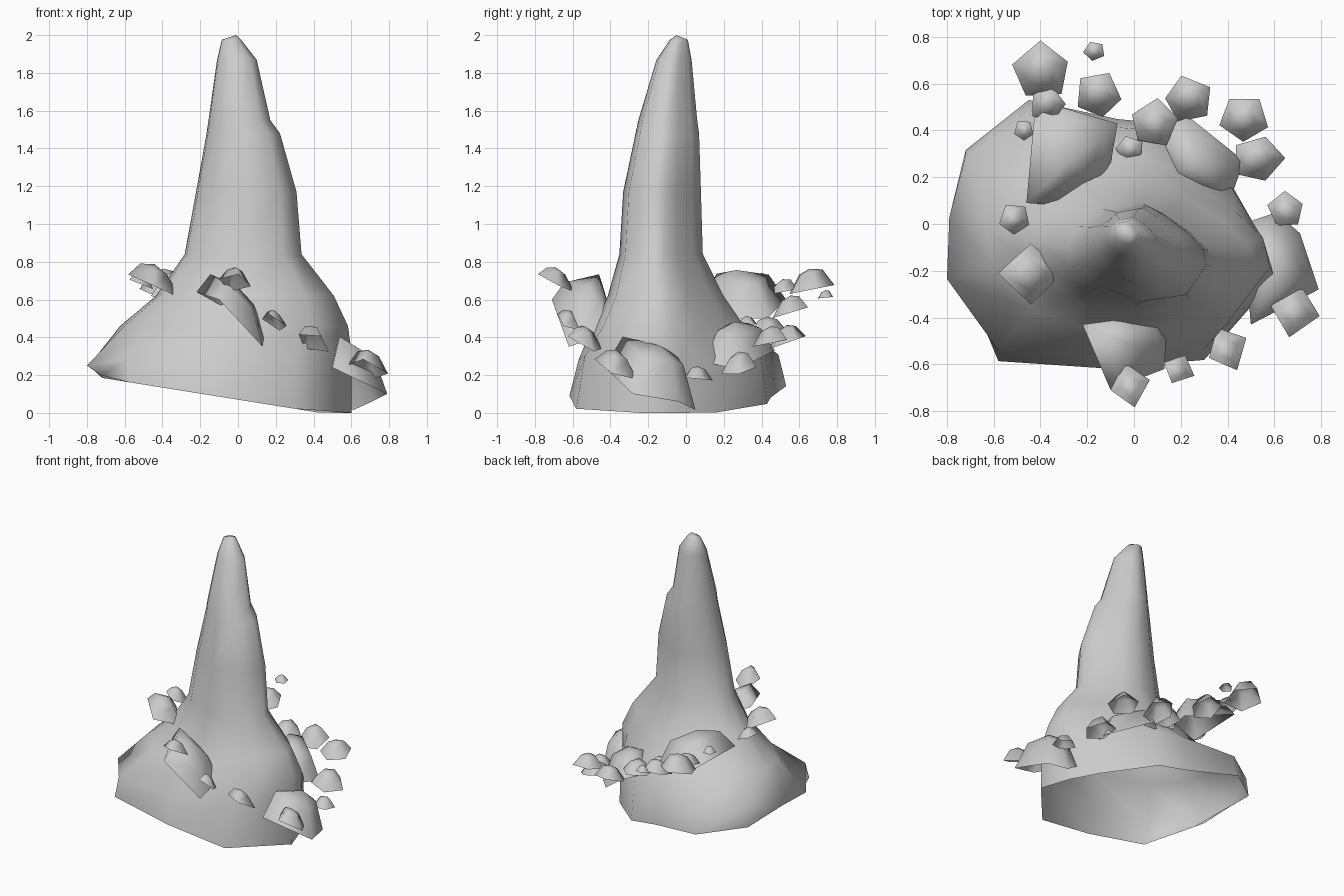
import bpy, bmesh, math, random
from mathutils import Vector

if "Cube" in bpy.data.objects:
    bpy.data.objects.remove(bpy.data.objects["Cube"])

random.seed(4)


def make(name, rings, apex=None):
    """Skin a stack of equal rings, open at the bottom, closed by an apex."""
    bm = bmesh.new()
    vs = [[bm.verts.new(p) for p in r] for r in rings]
    n = len(vs[0])
    for a, b in zip(vs, vs[1:]):
        for i in range(n):
            j = (i + 1) % n
            bm.faces.new((a[i], a[j], b[j], b[i]))
    t = bm.verts.new(apex)
    for i in range(n):
        bm.faces.new((vs[-1][i], vs[-1][(i + 1) % n], t))
    me = bpy.data.meshes.new(name)
    bm.to_mesh(me)
    bm.free()
    for p in me.polygons:
        p.use_smooth = True
    ob = bpy.data.objects.new(name, me)
    bpy.context.collection.objects.link(ob)
    return ob


# Spire: irregular skirt, then narrowing rings
foot = [(.53, -.03), (.42, .16), (.14, .42), (-.07, .44), (-.45, .52), (-.72, .31),
        (-.79, .03), (-.8, -.25), (-.58, -.575), (-.13, -.605), (.3, -.57), (.6, -.24)]
rim_z = [.3, .3, .32, .35, .31, .33, .25, .25, .29, .28, .3, .33]
angles = [math.atan2(y + .08, x + .1) for x, y in foot]
low = [(max(x, -.72), y * 1.02, max(0, .07 - .16 * x)) if x < .55 else (x, y, 0)
       for x, y in foot]
rim = [(x, y * .94, z) for (x, y), z in zip(foot, rim_z)]
# z, xmin, xmax, ymin, ymax
levels = [(.46, -.62, .56, -.49, .31), (.62, -.43, .49, -.41, .20),
          (.84, -.28, .325, -.35, .09), (1.17, -.22, .30, -.33, .08),
          (1.48, -.165, .215, -.265, .07), (1.55, -.155, .165, -.25, .06),
          (1.87, -.11, .095, -.155, .03), (1.975, -.085, .015, -.085, .01)]


def bulge(a):
    """Flatten the back right side, square up the front right corner."""
    s = math.sin(2 * a)
    if math.cos(a) > 0:
        return 1 - (.2 if s > 0 else .1) * s
    return 1 - .05 * max(0, s)


rings = [low, rim]
for z, x0, x1, y0, y1 in levels:
    cx, cy = (x0 + x1) / 2, (y0 + y1) / 2
    rings.append([(cx + math.cos(a) * (x1 - x0) * .51 * bulge(a),
                   cy + math.sin(a) * (y1 - y0) * .51 * bulge(a), z) for a in angles])
make("spire", rings, (-.01, -.05, 2.0))


def rock(name, base, h, top=.62):
    """Open-bottomed faceted dome over a tilted base polygon."""
    base = [Vector(p) for p in base]
    c = sum(base, Vector()) / len(base)
    up = Vector((0, 0, h))
    ring = [c + (p - c) * top * random.uniform(.9, 1.1) + up * random.uniform(.7, .85)
            for p in base]
    make(name, [base, ring], c + up)


# Large rocks growing out of the slope
rock("boulder_back_left", [(-.46, .09, .62), (-.33, .08, .56), (-.11, .2, .5),
                           (-.07, .43, .5), (-.42, .53, .6)], .2)
rock("boulder_back_right", [(.14, .2, .36), (.3, .11, .32), (.41, .1, .27),
                            (.47, .27, .23), (.22, .47, .33), (.12, .38, .36)], .17)
rock("boulder_front", [(-.22, -.43, .64), (-.1, -.71, .6), (.13, -.62, .35),
                       (.14, -.42, .42), (0, -.4, .52)], .17)
rock("boulder_right", [(.5, -.43, .24), (.79, -.28, .1), (.71, -.04, .06),
                       (.61, .05, .015), (.46, .0, .12)], .25)

# Small rocks: x, y, radius, base z, x tilt, y tilt
small = [(-.44, -.21, .13, .67, -.45, 0), (-.51, .02, .07, .68, -.4, 0),
         (-.02, -.69, .09, .69, -.1, -.5), (.19, -.62, .07, .48, -.5, -.5),
         (.4, -.53, .095, .37, -.3, -.5), (.69, -.37, .115, .23, -.3, -.4),
         (.65, .06, .075, .18, 0, -.1), (.53, .28, .105, .23, -.2, .2),
         (.47, .45, .1, .37, 0, .2), (.23, .53, .105, .37, 0, .35),
         (.09, .43, .1, .42, 0, .1), (-.15, .55, .1, .53, 0, .3),
         (-.17, .74, .045, .61, 0, .1), (-.39, .65, .125, .65, 0, .2),
         (-.37, .51, .075, .64, 0, .2), (-.47, .4, .045, .7, 0, 0),
         (-.02, .32, .06, .46, 0, .2)]
for k, (x, y, r, z, gx, gy) in enumerate(small):
    n = 4 if abs(gx) + abs(gy) > .42 else 5
    pts = []
    for i in range(n):
        a = k * .9 + i * math.tau / n
        dx, dy = (r * random.uniform(.92, 1.12) * f(a) for f in (math.cos, math.sin))
        pts.append((x + dx, y + dy, z + gx * dx + gy * dy))
    rock(f"small_rock_{k + 1}", pts, r * .9, .5)
